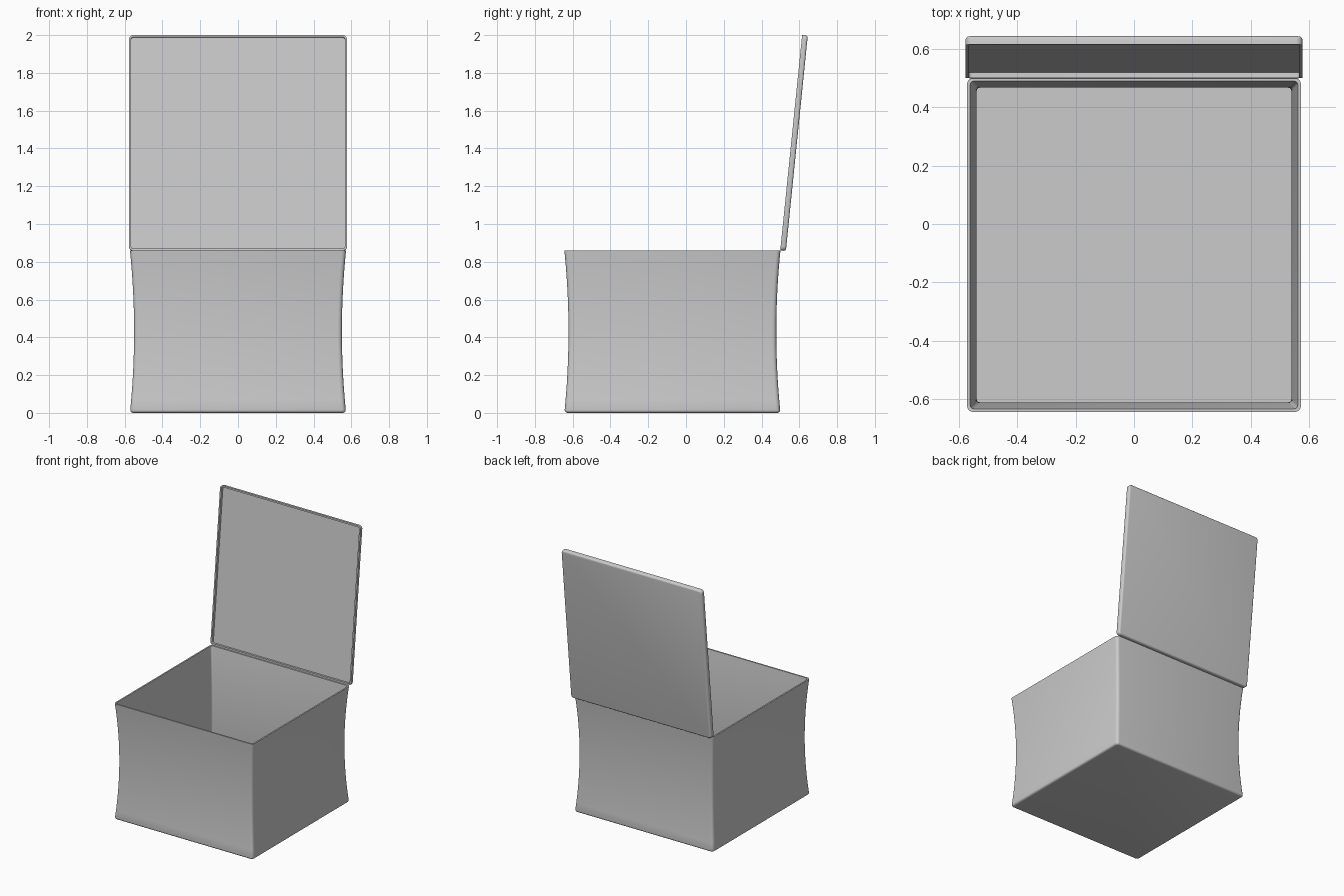
import bpy, bmesh, math
from mathutils import Matrix

if "Cube" in bpy.data.objects:
    bpy.data.objects.remove(bpy.data.objects["Cube"])


def rounded_rect(hx, hy, r, seg=5):
    """Points of a rounded rectangle, counter-clockwise."""
    pts = []
    for i, (sx, sy) in enumerate([(1, 1), (-1, 1), (-1, -1), (1, -1)]):
        for k in range(seg + 1):
            a = math.radians(90 * (i + k / seg))
            pts.append((sx * (hx - r) + r * math.cos(a),
                        sy * (hy - r) + r * math.sin(a)))
    return pts


def loft(name, sections, matrix):
    """Skin rounded rectangles (hx, hy, radius, z) in order and cap both ends."""
    bm = bmesh.new()
    rings = [[bm.verts.new((x, y, z)) for x, y in rounded_rect(hx, hy, r)]
             for hx, hy, r, z in sections]
    n = len(rings[0])
    for a, b in zip(rings, rings[1:]):
        for i in range(n):
            j = (i + 1) % n
            bm.faces.new((a[i], a[j], b[j], b[i]))
    bm.faces.new(rings[0])
    bm.faces.new(rings[-1])
    bmesh.ops.recalc_face_normals(bm, faces=bm.faces)
    mesh = bpy.data.meshes.new(name)
    bm.to_mesh(mesh)
    bm.free()
    ob = bpy.data.objects.new(name, mesh)
    bpy.context.collection.objects.link(ob)
    ob.matrix_world = matrix
    bpy.ops.object.select_all(action='DESELECT')
    ob.select_set(True)
    bpy.context.view_layer.objects.active = ob
    bpy.ops.object.shade_smooth_by_angle(angle=math.radians(35))
    return ob


# Box body: walls bow inwards at mid height, open on top
HEIGHT, HALF, BOW, WALL, FILLET = 0.86, 0.572, 0.022, 0.011, 0.015


def half_width(z):
    return HALF - BOW * (1 - (2 * z / HEIGHT - 1) ** 2)


outer = []
for k in range(5):  # rounded bottom edge
    a = math.radians(90 * k / 4)
    z = FILLET * (1 - math.cos(a))
    h = half_width(FILLET) - FILLET * (1 - math.sin(a))
    outer.append((h, h, 0.022 - 0.012 * (1 - math.sin(a)), z))
inner = []
for k in range(1, 17):
    z = FILLET + (HEIGHT - FILLET) * k / 16
    h = half_width(z)
    outer.append((h, h, 0.022, z))
for k in range(16, -1, -1):
    z = FILLET + (HEIGHT - FILLET) * k / 16
    h = half_width(z) - WALL
    inner.append((h, h, 0.012, z))
h = half_width(WALL) - WALL - 0.004
inner.append((h, h, 0.008, WALL))
loft("box_body", outer + inner, Matrix.Translation((0, -0.072, 0)))

# Lid: shallow tray opened past vertical, hollow side to the front
LX, LY, DEPTH, LR, LEAN = 0.577, 0.573, 0.030, 0.022, 5.8
tray = [(LX - WALL, LY - WALL, LR - WALL, DEPTH - WALL),
        (LX - WALL, LY - WALL, LR - WALL, 0),
        (LX, LY, LR, 0)]
for k in range(5):  # rounded back edge
    a = math.radians(90 * k / 4)
    inset = 0.012 * (1 - math.cos(a))
    tray.append((LX - inset, LY - inset, LR - inset,
                 DEPTH - 0.012 * (1 - math.sin(a))))
# local z becomes backwards (+y), local y becomes -z, hinge at the lip
stand = Matrix.Rotation(math.radians(-90), 4, 'X')
tilt = Matrix.Rotation(math.radians(-LEAN), 4, 'X')
loft("lid", tray, Matrix.Translation((0, 0.499, HEIGHT)) @ tilt
     @ Matrix.Translation((0, 0, LY)) @ stand)
